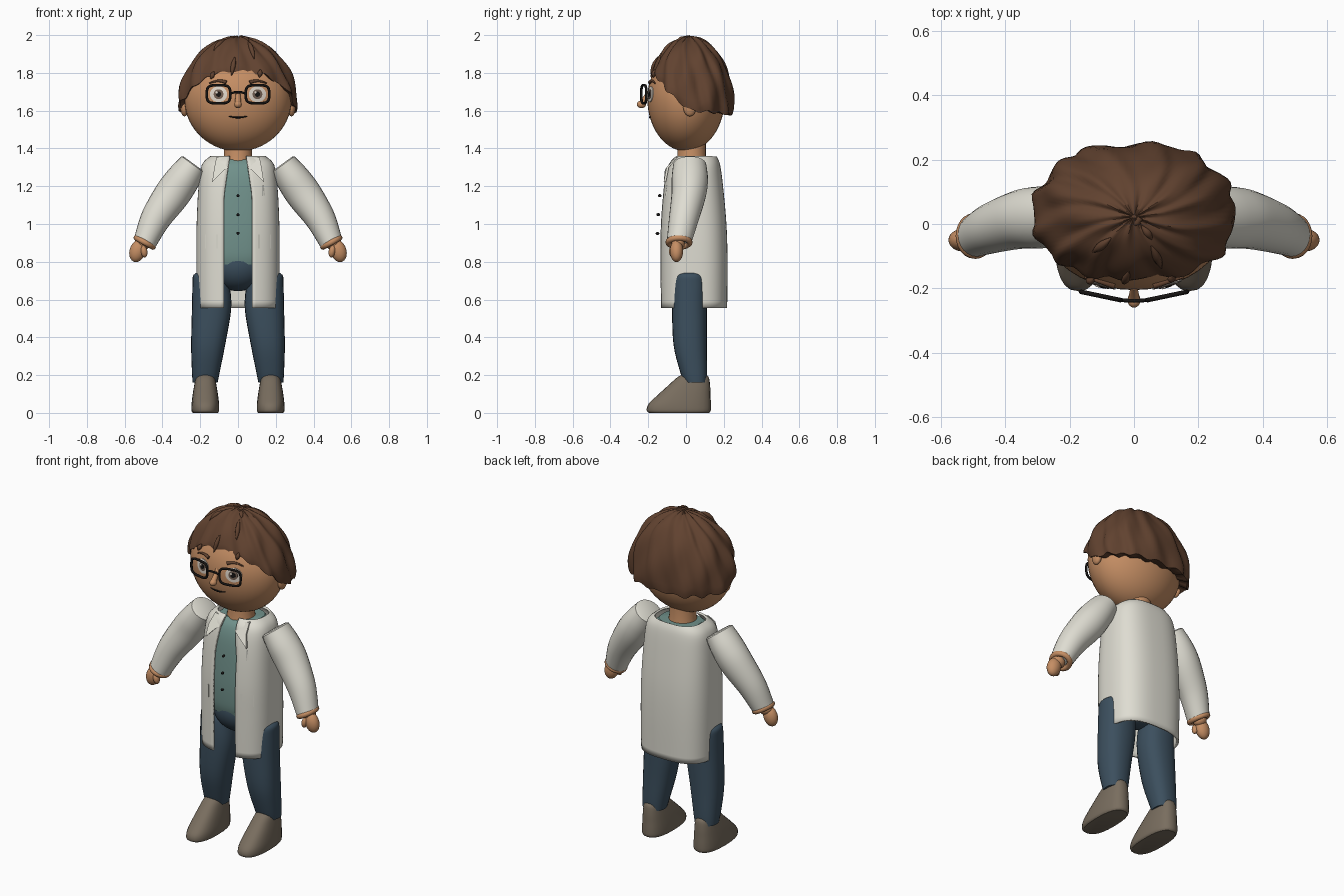
import bpy, bmesh, math
from math import sin, cos, pi, radians
from mathutils import Vector, Matrix

if "Cube" in bpy.data.objects:
    bpy.data.objects.remove(bpy.data.objects["Cube"])


def material(name, r, g, b):
    m = bpy.data.materials.new(name)
    m.diffuse_color = [(c / 255) ** 2.2 for c in (r, g, b)] + [1]
    m.use_nodes = True
    m.node_tree.nodes["Principled BSDF"].inputs["Base Color"].default_value = m.diffuse_color
    return m


SKIN = material("skin", 196, 141, 100)
HAIR = material("brown_hair", 97, 68, 51)
COAT = material("off_white", 222, 220, 209)
SHIRT = material("teal", 112, 144, 138)
DENIM = material("dark_blue", 62, 80, 94)
SHOE = material("taupe", 120, 109, 95)
BLACK = material("black", 28, 26, 25)
WHITE = material("eye_white", 222, 212, 200)
IRIS = material("iris_brown", 112, 94, 82)
TRIM = material("seam_grey", 165, 166, 160)


def finish(name, bm, mat):
    bmesh.ops.recalc_face_normals(bm, faces=bm.faces)
    me = bpy.data.meshes.new(name)
    bm.to_mesh(me)
    bm.free()
    me.materials.append(mat)
    ob = bpy.data.objects.new(name, me)
    bpy.context.collection.objects.link(ob)
    return ob


def loft(name, rings, mat, closed=True, caps=True):
    bm = bmesh.new()
    vs = [[bm.verts.new(p) for p in ring] for ring in rings]
    n = len(vs[0])
    for a, b in zip(vs, vs[1:]):
        for i in range(n if closed else n - 1):
            j = (i + 1) % n
            bm.faces.new((a[i], a[j], b[j], b[i]))
    if caps:
        bm.faces.new(vs[0])
        bm.faces.new(vs[-1])
    return finish(name, bm, mat)


def smooth_keys(keys, steps=5):
    """Catmull-Rom interpolation of key tuples."""
    out = []
    for i in range(len(keys) - 1):
        p = [keys[max(0, min(len(keys) - 1, i + k))] for k in (-1, 0, 1, 2)]
        for s in range(steps):
            t = s / steps
            out.append(tuple(b + .5 * t * (c - a + t * (2 * a - 5 * b + 4 * c - d + t * (3 * (b - c) + d - a)))
                             for a, b, c, d in zip(*p)))
    return out + [keys[-1]]


def ellipsoid(name, loc, size, mat, tilt=0, seg=24):
    bm = bmesh.new()
    mx = Matrix.Translation(loc) @ Matrix.Rotation(tilt, 4, 'Y') @ Matrix.Diagonal((*size, 1))
    bmesh.ops.create_uvsphere(bm, u_segments=seg, v_segments=seg * 2 // 3, radius=1, matrix=mx)
    return finish(name, bm, mat)


def wire(name, pts, r, mat, cyclic=False, taper=None):
    cu = bpy.data.curves.new(name, 'CURVE')
    cu.dimensions, cu.bevel_depth, cu.bevel_resolution = '3D', r, 2
    cu.use_fill_caps = True
    sp = cu.splines.new('POLY')
    sp.points.add(len(pts) - 1)
    for i, p in enumerate(pts):
        sp.points[i].co = (*p, 1)
        sp.points[i].radius = taper(i / (len(pts) - 1)) if taper else 1
    sp.use_cyclic_u = cyclic
    cu.materials.append(mat)
    ob = bpy.data.objects.new(name, cu)
    bpy.context.collection.objects.link(ob)


def spow(v, e):
    return math.copysign(abs(v) ** e, v)


# Head
HZ = 1.665
def head_y(x, z):
    h = (z - HZ) / (.28 if z < HZ else .252)
    return -.205 * math.sqrt(max(0, 1 - (x / .285) ** 2 - h * h))

bm = bmesh.new()
bmesh.ops.create_uvsphere(bm, u_segments=40, v_segments=28, radius=1)
for v in bm.verts:
    v.co = (v.co.x * .285, v.co.y * .205, HZ + v.co.z * (.28 if v.co.z < 0 else .252))
finish("head", bm, SKIN)
ring = [2 * pi * i / 24 for i in range(24)]
loft("neck", [[(r * cos(a), .03 + r * sin(a), z) for a in ring]
              for z, r in ((1.31, .085), (1.36, .075), (1.44, .075))], SKIN)

# Nose
nose = [(0, -.195, 1.70, .012), (0, -.215, 1.665, .014), (0, -.236, 1.635, .021)]
wire("nose_bridge", [k[:3] for k in nose], 1, SKIN, taper=lambda t: .011 + .007 * t)
ellipsoid("nose_tip", (0, -.236, 1.633), (.02, .024, .02), SKIN)


def face_disc(name, cx, cz, rx, rz, off, mat):
    rings = [[(cx + k * rx * cos(a), head_y(cx + k * rx * cos(a), cz + k * rz * sin(a)) - off,
               cz + k * rz * sin(a)) for a in ring] for k in (1, .66, .33, .05)]
    back = [(x, y + off + .004, z) for x, y, z in rings[0]]
    loft(name, [back] + rings, mat)


# Eyes, brows, glasses, ears
for s, side in ((-1, "left"), (1, "right")):
    face_disc(side + "_eye", s * .103, 1.687, .046, .042, .003, WHITE)
    face_disc(side + "_iris", s * .103, 1.687, .026, .026, .005, IRIS)
    face_disc(side + "_pupil", s * .103, 1.687, .014, .014, .007, BLACK)
    face_disc(side + "_eye_glint", s * .103 - .010, 1.697, .006, .006, .009, WHITE)
    brow = []
    for i in range(9):
        t = i / 8
        x, z = s * (.062 + .09 * t), 1.742 + .016 * sin(pi * (.15 + .8 * t))
        brow.append((x, head_y(x, z) - .004, z))
    wire(side + "_brow", brow, .009, HAIR, taper=lambda t: 1.1 - .7 * t)
    rim = []
    for i in range(32):
        a = 2 * pi * i / 32
        x = s * .103 + .062 * spow(cos(a), .55)
        rim.append((x, -.245 + .21 * abs(x), 1.687 + .048 * spow(sin(a), .55)))
    wire(side + "_glasses_rim", rim, .007, BLACK, cyclic=True)
    ellipsoid(side + "_ear", (s * .283, .02, 1.62), (.022, .035, .05), SKIN)
wire("glasses_bridge", [(-.041, -.236, 1.69), (-.018, -.238, 1.698), (.018, -.238, 1.698), (.041, -.236, 1.69)],
     .006, BLACK)
mouth = [(x / 100, 1.564 + .007 * (x / 5) ** 2) for x in range(-5, 6)]
wire("mouth", [(x, head_y(x, z) - .001, z) for x, z in mouth], .005, BLACK,
     taper=lambda t: .4 + .6 * sin(pi * t))


# Hair: lumpy cap with a swept lower edge
def hair_point(a, t, grow=1.0):
    c = cos(a)
    edge = 1.6 + (.21 if c > 0 else .02) * c + .008 * sin(17 * a)
    p0 = math.asin((edge - 1.62) / .375)
    p = p0 + (pi / 2 - p0) * t
    lump = .028 * sin(13 * a + 3 * p) + .018 * sin(7 * a - 7 * p + 1) + .008 * sin(23 * a + 9 * p)
    g = grow * (1 + lump * min(1, 3 * (1 - t)))
    x = .312 * g * cos(p) * spow(sin(a), .88)
    y = .022 - .228 * g * cos(p) * spow(c, .88)
    return (x, y, 1.62 + .372 * sin(p) * (1 + .35 * lump * (t < .97)))


angles = [2 * pi * (i + .5) / 112 for i in range(112)]
under = [(x * .78, .02 + (y - .02) * .78, z + .012) for x, y, z in (hair_point(a, 0) for a in angles)]
hair_rings = [under] + [[hair_point(a, t, .985 if t == 0 else 1) for a in angles]
                        for t in [i / 24 for i in range(24)] + [.985]]
loft("hair", hair_rings, HAIR)
for k, (a, t0, t1) in enumerate(((-.09, -.04, .25), (.33, .25, .62), (.36, -.05, .06), (-.45, -.04, .05),
                                 (-.7, .45, .7), (.5, .68, .88))):
    wire(f"hair_strand_{k + 1}", [hair_point(a + .04 * i / 8, t0 + (t1 - t0) * i / 8, 1.005) for i in range(9)],
         .013, HAIR, taper=lambda t: .15 + .85 * sin(pi * t))
wire("crown_tuft", [(.0, .0, 1.975), (.012, .005, 1.988), (.02, .02, 1.99)], .01, HAIR)

# Torso cross-sections: z, half width, front y, back y
COAT_KEYS = [(.555, .212, -.13, .212), (.8, .215, -.132, .214), (1.0, .213, -.13, .208),
             (1.2, .203, -.113, .19), (1.31, .186, -.088, .175), (1.355, .142, -.05, .158)]


def body_point(a, z, rx, yf, yb):
    """a = 0 faces the front."""
    return (rx * spow(sin(a), .72), (yf + yb) / 2 - (yb - yf) / 2 * spow(cos(a), .72), z)


def coat_y(x, z):
    k = min(smooth_keys(COAT_KEYS, 8), key=lambda k: abs(k[0] - z))
    s = min(1, abs(x) / k[1]) ** (1 / .72)
    return (k[2] + k[3]) / 2 - (k[3] - k[2]) / 2 * (1 - s * s) ** .36


# Coat shell, open down the front
rings = []
for z, rx, yf, yb in smooth_keys(COAT_KEYS):
    w = .074 if z < 1.15 else .074 - .03 * (z - 1.15) / .2
    a0 = math.asin((w / rx) ** (1 / .72))
    rings.append([body_point(a0 + (2 * pi - 2 * a0) * i / 64, z, rx, yf, yb) for i in range(65)])
coat = loft("coat", rings, COAT, closed=False, caps=False)
sol = coat.modifiers.new("thickness", 'SOLIDIFY')
sol.thickness, sol.offset = .012, 0

# Shirt and hips
shirt_keys = [(.785, .165, -.108, .165), (.85, .18, -.12, .175), (1.0, .185, -.121, .185),
              (1.2, .175, -.104, .17), (1.3, .155, -.078, .155), (1.342, .12, -.042, .14)]
loft("shirt", [[body_point(2 * pi * i / 48, *k) for i in range(48)] for k in smooth_keys(shirt_keys)], SHIRT)
ellipsoid("hips", (0, .02, .785), (.155, .135, .14), DENIM, seg=32)
for i, (y, z) in enumerate(((-.145, 1.15), (-.153, 1.05), (-.157, .95))):
    ellipsoid(f"shirt_button_{i + 1}", (0, y + .006, z), (.008, .01, .008), BLACK, seg=12)


def coat_plate(name, poly, off, mat):
    """Thin plate that follows the coat front."""
    front = [(x, coat_y(x, z) - off, z) for x, z in poly]
    loft(name, [front, [(x, y + .008, z) for x, y, z in front]], mat)


def box(x0, x1, z0, z1):
    return [(x0, z0), (x1, z0), (x1, z1), (x0, z1)]


coat_plate("breast_pocket_edge", box(.131, .189, 1.147, 1.207), .008, TRIM)
coat_plate("breast_pocket", box(.135, .185, 1.151, 1.19), .010, COAT)

for s, side in ((-1, "left"), (1, "right")):
    m = lambda pts: [(s * x, *rest) for x, *rest in pts]
    coat_plate(side + "_hip_pocket", m(box(.105, .175, .87, .945)), .009, COAT)
    # Lapel
    lapel = m([(.115, -.055, 1.352), (.045, -.062, 1.345), (.048, -.098, 1.30), (.075, -.112, 1.285),
               (.137, -.118, 1.222), (.125, -.103, 1.30)])
    loft(side + "_lapel", [lapel, [(x, y + .012, z) for x, y, z in lapel]], COAT)

    # Sleeve: x, y, z, in-plane radius, depth radius
    keys = smooth_keys([(.237, .02, 1.313, .077, .088), (.29, .02, 1.24, .09, .096), (.35, .015, 1.155, .094, .092),
                        (.435, -.01, 1.03, .08, .08), (.492, -.036, .905, .062, .066)])
    rings = []
    for i, (x, y, z, r, ry) in enumerate(keys):
        p, q = keys[max(0, i - 1)], keys[min(len(keys) - 1, i + 1)]
        d = Vector((q[0] - p[0], 0, q[2] - p[2])).normalized()
        if i == 0:
            rings.append([(s * (x - .006 * d.x - d.z * (r - .012) * cos(a)), y + (ry - .012) * sin(a),
                           z - .006 * d.z + d.x * (r - .012) * cos(a)) for a in ring])
        rings.append([(s * (x - d.z * r * cos(a)), y + ry * sin(a), z + d.x * r * cos(a)) for a in ring])
    loft(side + "_sleeve", rings, COAT)
    # Cuff ring, hand and thumb
    u = Vector((.87, 0, .48))
    wire(side + "_cuff", [(s * (.494 + u.x * .05 * cos(a)), -.037 + .056 * sin(a), .903 + u.z * .05 * cos(a))
                          for a in ring], .016, SKIN, cyclic=True)
    ellipsoid(side + "_wrist", (s * .508, -.042, .895), (.04, .036, .03), SKIN, s * -.45)
    ellipsoid(side + "_hand", (s * .532, -.05, .857), (.042, .035, .06), SKIN, s * -.3)
    ellipsoid(side + "_thumb", (s * .498, -.07, .855), (.018, .02, .032), SKIN, s * .2)

    # Trouser leg: z, centre x, half width, centre y, half depth
    leg = smooth_keys([(.742, .155, .065, .02, .06), (.725, .15, .088, .02, .08), (.68, .143, .098, .02, .09),
                       (.55, .14, .104, .018, .092), (.36, .158, .09, .022, .088), (.22, .17, .074, .04, .072),
                       (.16, .174, .066, .05, .06)], 4)
    loft(side + "_trouser_leg", [[(s * (cx + rx * spow(cos(a), .85)), cy + ry * spow(sin(a), .85), z) for a in ring]
                                 for z, cx, rx, cy, ry in leg], DENIM)

    # Shoe: z, half width, toe y, heel y
    shoe = smooth_keys([(0, .066, -.196, .122), (.012, .073, -.208, .131), (.045, .073, -.2, .132),
                        (.09, .068, -.155, .13), (.14, .06, -.1, .128), (.185, .05, -.05, .122),
                        (.203, .034, -.02, .108)], 4)
    loft(side + "_shoe", [[(s * .173 + rx * spow(cos(a), .8), (y0 + y1) / 2 + (y1 - y0) / 2 * spow(sin(a), .8), z)
                           for a in ring] for z, rx, y0, y1 in shoe], SHOE)

# Smooth shading with sharp edges kept
for ob in bpy.context.scene.objects:
    ob.select_set(ob.type == 'MESH')
bpy.context.view_layer.objects.active = coat
bpy.ops.object.shade_smooth_by_angle(angle=radians(40))
